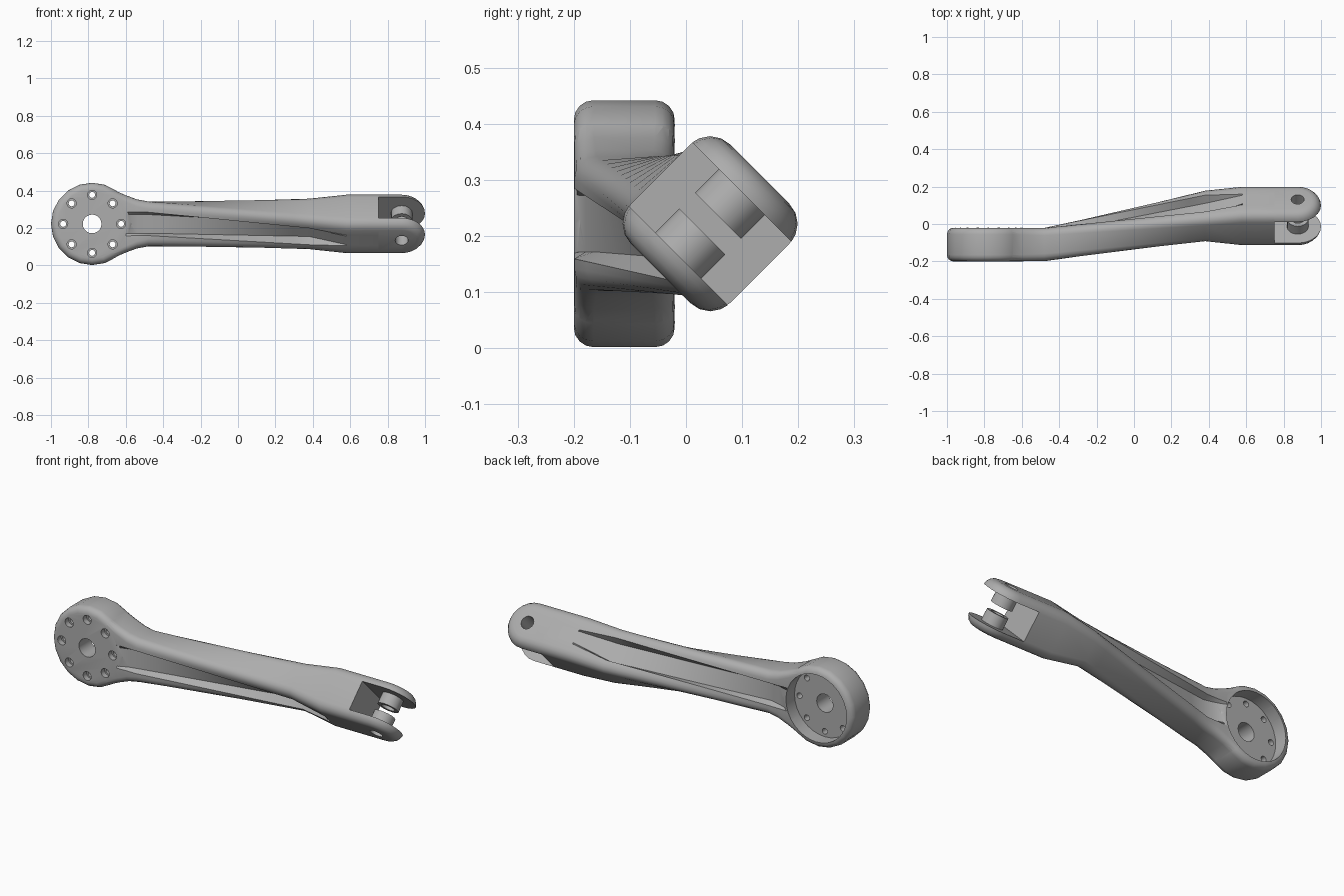
import bpy, bmesh
from math import sin, cos, pi, radians
from mathutils import Vector

if "Cube" in bpy.data.objects:
    bpy.data.objects.remove(bpy.data.objects["Cube"])

grey = bpy.data.materials.new("plain_grey")
grey.use_nodes = True
grey.diffuse_color = (0.42, 0.42, 0.42, 1)
grey.node_tree.nodes["Principled BSDF"].inputs["Base Color"].default_value = grey.diffuse_color

HUB = Vector((-0.78, -0.11, 0.222))
PIN = Vector((0.875, 0.043, 0.222))
X, Y = Vector((1, 0, 0)), Vector((0, 1, 0))
TWIST = radians(45)


def loft(name, rings):
    """Skin a list of equal-length rings and cap both ends."""
    bm = bmesh.new()
    loops = [[bm.verts.new(p) for p in ring] for ring in rings]
    for a, b in zip(loops, loops[1:]):
        for i in range(len(a)):
            j = (i + 1) % len(a)
            bm.faces.new((a[i], a[j], b[j], b[i]))
    bm.faces.new(loops[0][::-1])
    bm.faces.new(loops[-1])
    bmesh.ops.recalc_face_normals(bm, faces=bm.faces)
    mesh = bpy.data.meshes.new(name)
    bm.to_mesh(mesh)
    bm.free()
    mesh.materials.append(grey)
    obj = bpy.data.objects.new(name, mesh)
    bpy.context.collection.objects.link(obj)
    return obj


def turned(name, centre, axis, profile, sides):
    """Solid of revolution from (radius, height) pairs."""
    side = axis.cross(X)
    angles = [2 * pi * i / sides for i in range(sides)]
    return loft(name, [[centre + axis * h + (X * cos(t) + side * sin(t)) * r
                        for t in angles] for r, h in profile])


def combine(obj, other, operation):
    """Apply a boolean and discard the other object."""
    other.hide_render = True
    mod = obj.modifiers.new("cut", 'BOOLEAN')
    mod.operation, mod.solver, mod.object = operation, 'EXACT', other
    graph = bpy.context.evaluated_depsgraph_get()
    mesh = bpy.data.meshes.new_from_object(obj.evaluated_get(graph))
    obj.modifiers.clear()
    obj.data = mesh
    bpy.data.objects.remove(other)


def smooth(obj):
    bpy.ops.object.select_all(action='DESELECT')
    obj.select_set(True)
    bpy.context.view_layer.objects.active = obj
    bpy.ops.object.shade_smooth_by_angle(angle=radians(32))


def arm_ring(x, y, turn, a, b, r, cw, depth):
    """Rounded rectangle with a channel in both wide faces, turned about x."""
    steps = [i * pi / 8 for i in range(5)]
    half = [(a - r + r * sin(t), -b + r - r * cos(t)) for t in steps]
    half += [(a, -cw), (a - depth, -cw * 0.8), (a - depth, cw * 0.8), (a, cw)]
    half += [(a - r + r * cos(t), b - r + r * sin(t)) for t in steps]
    ring = half + [(-u, -v) for u, v in half]
    c, s = cos(turn), sin(turn)
    return [Vector((x, y + u * c - v * s, HUB.z + u * s + v * c)) for u, v in ring]


# Twisted arm, flaring into the hub at one end and the fork block at the other
neck = [arm_ring(x, HUB.y, 0, 0.089, b, r, cw, d) for x, b, r, cw, d in (
    (-0.70, 0.197, 0.03, 0.07, 0), (-0.60, 0.153, 0.035, 0.064, 0),
    (-0.54, 0.131, 0.038, 0.0625, 0.02), (-0.48, 0.12, 0.04, 0.0625, 0.035))]
block = [arm_ring(x, PIN.y, TWIST, a, b, r, cw, d) for x, a, b, r, cw, d in (
    (0.38, 0.095, 0.122, 0.045, 0.0625, 0.05), (0.58, 0.125, 0.125, 0.05, 0.04, 0),
    (0.75, 0.125, 0.125, 0.05, 0.04, 0))]
middle = [[p.lerp(q, i / 10) for p, q in zip(neck[-1], block[0])] for i in range(1, 10)]
arm = loft("arm_cutter", neck + middle + block)

# Round hub with softened rims
edge = [i * pi / 8 for i in range(5)]
rim = [(0.185 + 0.035 * sin(t), -0.055 - 0.035 * cos(t)) for t in edge]
body = turned("arm_and_hub", HUB, Y, rim + [(r, -h) for r, h in reversed(rim)], 20)
combine(body, arm, 'UNION')

# Rear recess, centre bore and ring of counterbored bolt holes
combine(body, turned("recess", HUB, Y, [(0.185, 0.015), (0.185, 0.2)], 32), 'DIFFERENCE')
combine(body, turned("bore", HUB, Y, [(0.05, -0.2), (0.05, 0.2)], 20), 'DIFFERENCE')
for i in range(8):
    t = i * pi / 4
    spot = HUB + Vector((cos(t), 0, sin(t))) * 0.155
    bolt = turned("bolt_hole", spot, Y,
                  [(0.025, -0.2), (0.025, -0.06), (0.016, -0.06), (0.016, 0.2)], 12)
    combine(body, bolt, 'DIFFERENCE')
smooth(body)

# Fork: two rounded prongs with inward bosses, drilled through
for label, sign in (("rear", 1), ("front", -1)):
    axis = Vector((0, cos(TWIST), sin(TWIST))) * sign
    across = axis.cross(X)
    levels = [(0.08, 0)] + [(0.075 + 0.05 * sin(t), 0.05 * (1 - cos(t))) for t in edge[1:]]
    rings = []
    for u, inset in levels:
        w = 0.125 - inset
        flat = [(0.75 - PIN.x, -w)]
        flat += [(w * sin(t), -w * cos(t)) for t in [i * pi / 12 for i in range(13)]]
        flat += [(0.75 - PIN.x, w)]
        rings.append([PIN + axis * u + X * px + across * pw for px, pw in flat])
    prong = loft(label + "_prong", rings)
    boss = turned(label + "_boss", PIN, axis, [(0.058, 0.02), (0.058, 0.085)], 16)
    for part in (prong, boss):
        hole = turned("pin_hole", PIN, axis, [(0.035, -0.01), (0.035, 0.2)], 16)
        combine(part, hole, 'DIFFERENCE')
        smooth(part)
